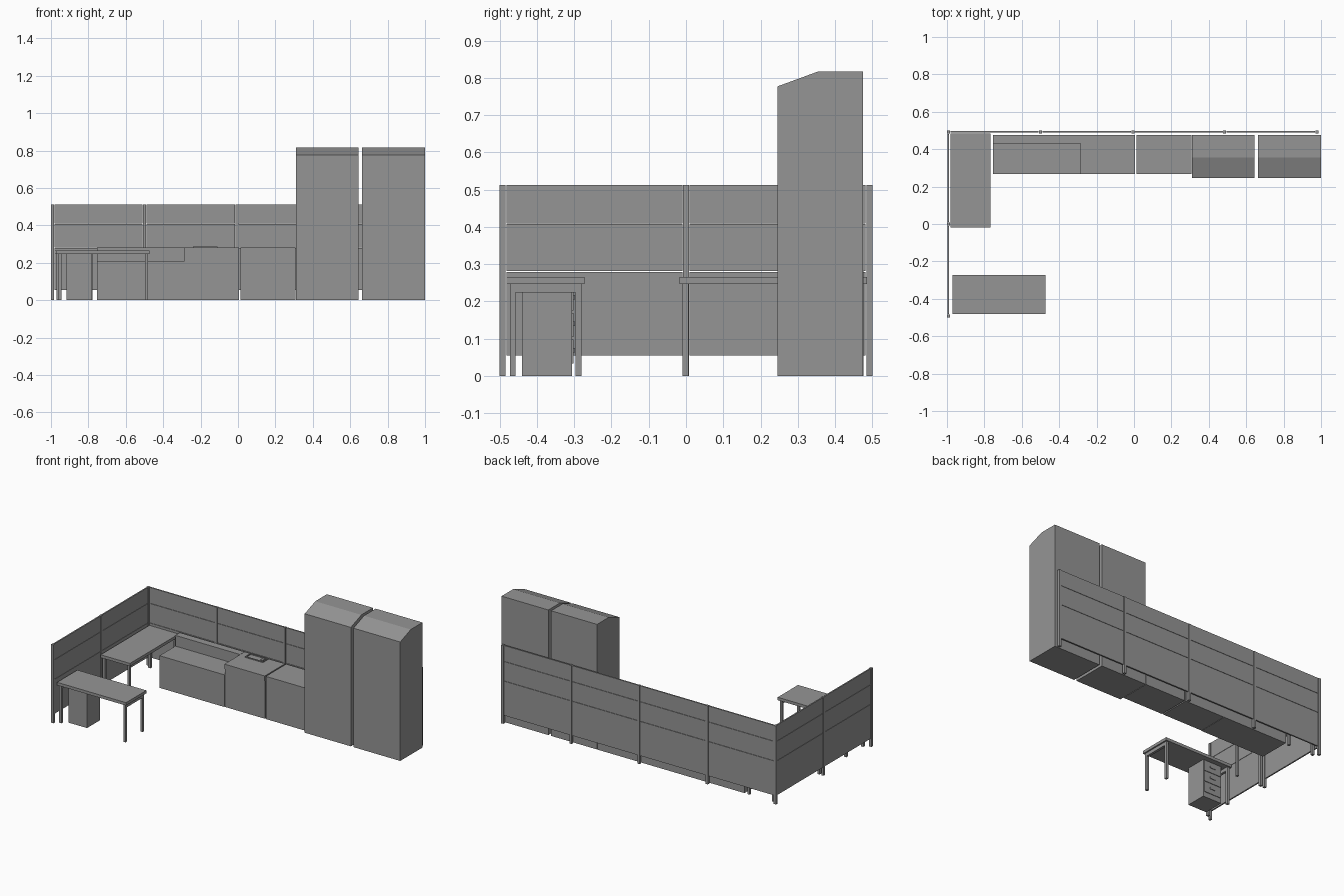
import bpy, bmesh

if "Cube" in bpy.data.objects:
    bpy.data.objects.remove(bpy.data.objects["Cube"])

# Dark grey finish shared by all parts
dark = bpy.data.materials.new("dark_grey")
dark.diffuse_color = (0.3, 0.3, 0.3, 1)
dark.use_nodes = True
dark.node_tree.nodes["Principled BSDF"].inputs["Base Color"].default_value = dark.diffuse_color


def prism(name, profile, x0, x1):
    """Extrude a (y, z) profile along x."""
    bm = bmesh.new()
    a = [bm.verts.new((x0, y, z)) for y, z in profile]
    b = [bm.verts.new((x1, y, z)) for y, z in profile]
    n = len(profile)
    bm.faces.new(a)
    bm.faces.new(b)
    for i in range(n):
        j = (i + 1) % n
        bm.faces.new((a[i], a[j], b[j], b[i]))
    bmesh.ops.recalc_face_normals(bm, faces=bm.faces)
    me = bpy.data.meshes.new(name)
    bm.to_mesh(me)
    bm.free()
    me.materials.append(dark)
    ob = bpy.data.objects.new(name, me)
    bpy.context.collection.objects.link(ob)
    return ob


def box(name, x0, x1, y0, y1, z0, z1):
    return prism(name, [(y0, z0), (y1, z0), (y1, z1), (y0, z1)], x0, x1)


# Partition screens: posts with three stacked panels in every bay, fine joints between
P, TOP, G = 0.008, 0.512, 0.001
levels = [("lower", 0.055, 0.28 - G), ("middle", 0.28 + G, 0.408 - G), ("upper", 0.408 + G, TOP)]
xs = [-0.992, -0.5, -0.006, 0.485, 0.978]
ys = [0.492, 0.0, -0.492]
for x in xs:
    box("back_screen_post", x - P, x + P, 0.484, 0.5, 0, TOP)
for y in ys[1:]:
    box("side_screen_post", -1.0, -0.984, y - P, y + P, 0, TOP)
e = P + 2 * G
for label, z0, z1 in levels:
    for a, b in zip(xs, xs[1:]):
        box("back_screen_" + label, a + e, b - e, 0.488, 0.497, z0, z1)
    for a, b in zip(ys, ys[1:]):
        box("side_screen_" + label, -0.997, -0.988, b + e, a - e, z0, z1)

# Tall cabinets with sloped top front
tall = [(0.246, 0), (0.475, 0), (0.475, 0.817), (0.355, 0.817), (0.246, 0.777)]
prism("tall_cabinet_left", tall, 0.31, 0.643)
prism("tall_cabinet_right", tall, 0.662, 1.0)

# Low counter with raised ledge at the back
box("low_counter", -0.755, -0.287, 0.268, 0.475, 0, 0.21)
box("counter_back_riser", -0.755, -0.287, 0.432, 0.475, 0.21, 0.27)
box("counter_back_ledge", -0.755, -0.287, 0.43, 0.477, 0.27, 0.281)

# Two base cabinets with worktops
for x0, x1 in ((-0.285, 0.006), (0.014, 0.307)):
    box("base_cabinet", x0, x1, 0.271, 0.475, 0, 0.248)
    box("worktop", x0, x1, 0.267, 0.477, 0.248, 0.281)

# Shallow raised frame on the first worktop
fx0, fx1, fy0, fy1, t = -0.24, -0.11, 0.414, 0.472, 0.006
for y in (fy0, fy1 - t):
    box("tray_rim_long", fx0, fx1, y, y + t, 0.281, 0.287)
for x in (fx0, fx1 - t):
    box("tray_rim_short", x, x + t, fy0 + t, fy1 - t, 0.281, 0.287)
box("tray_tap", -0.14, -0.122, 0.43, 0.458, 0.281, 0.287)


def desk(name, x0, x1, y0, y1, rails):
    """Table top, four square legs and optional end rails below the top."""
    w, m = 0.016, 0.009
    box(name + "_top", x0, x1, y0, y1, 0.246, 0.265)
    for x in (x0 + m, x1 - m - w):
        for y in (y0 + m, y1 - m - w):
            box(name + "_leg", x, x + w, y, y + w, 0, 0.246)
        if rails:
            box(name + "_end_rail", x, x + w, y0 + m + w, y1 - m - w, 0.224, 0.246)


desk("corner_desk", -0.98, -0.768, -0.018, 0.485, False)
desk("front_desk", -0.97, -0.472, -0.482, -0.272, True)

# Drawer pedestal under the front desk, drawers facing the back
box("pedestal", -0.918, -0.783, -0.44, -0.306, 0, 0.246)
for i in range(3):
    z = 0.033 + i * 0.071
    box("drawer_front", -0.912, -0.789, -0.306, -0.302, z, z + 0.064)
    box("drawer_handle", -0.87, -0.831, -0.302, -0.298, z + 0.03, z + 0.042)
